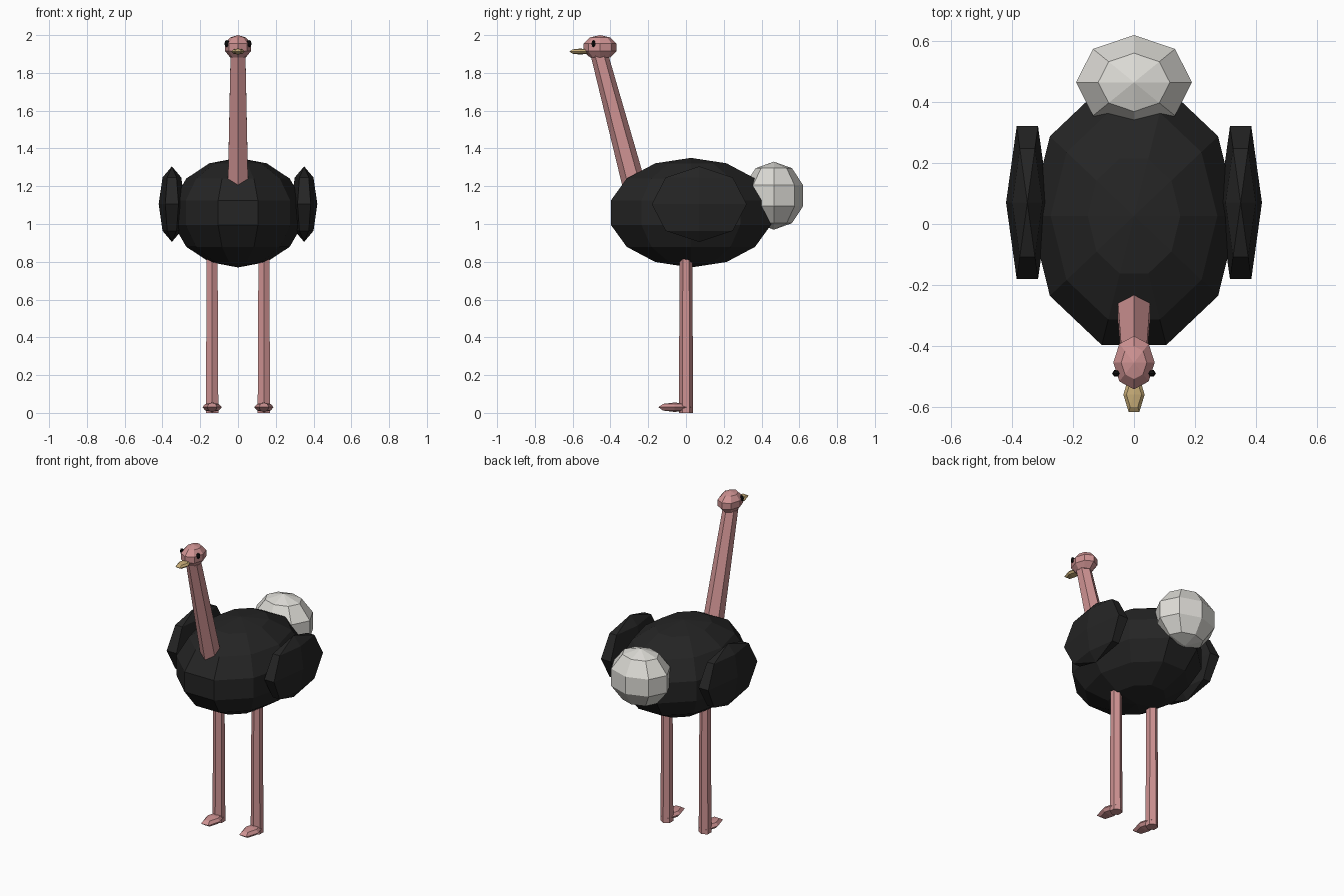
import bpy, math
from mathutils import Vector

if "Cube" in bpy.data.objects:
    bpy.data.objects.remove(bpy.data.objects["Cube"])


def material(name, rgb):
    m = bpy.data.materials.new(name)
    m.diffuse_color = (*rgb, 1)
    m.use_nodes = True
    m.node_tree.nodes["Principled BSDF"].inputs["Base Color"].default_value = m.diffuse_color
    return m


BLACK = material("black feathers", (0.018, 0.018, 0.018))
WHITE = material("pale tail feathers", (0.72, 0.71, 0.67))
PINK = material("pink skin", (0.62, 0.29, 0.29))
HORN = material("tan beak", (0.58, 0.42, 0.19))
EYE = material("eye black", (0.005, 0.005, 0.005))


def finish(name, mat):
    ob = bpy.context.object
    ob.name = name
    ob.data.materials.append(mat)
    return ob


def ellipsoid(name, mat, centre, radii, segments, rings):
    """Low-poly sphere with a vertex column on +x, scaled per axis."""
    bpy.ops.mesh.primitive_uv_sphere_add(segments=segments, ring_count=rings, radius=1)
    ob = finish(name, mat)
    a = max(ob.data.vertices, key=lambda v: (round(math.hypot(v.co.x, v.co.y), 4), v.co.x)).co
    turn = math.atan2(a.y, a.x)
    for v in ob.data.vertices:
        x = v.co.x * math.cos(turn) + v.co.y * math.sin(turn)
        y = v.co.y * math.cos(turn) - v.co.x * math.sin(turn)
        v.co = (x * radii[0], y * radii[1], v.co.z * radii[2])
    ob.location = centre
    return ob


def tube(name, mat, start, end, r1, r2):
    """Tapered six-sided tube with edges facing front and back."""
    start, end = Vector(start), Vector(end)
    d = end - start
    bpy.ops.mesh.primitive_cone_add(vertices=6, radius1=r1, radius2=r2, depth=d.length)
    ob = finish(name, mat)
    ob.location = (start + end) / 2
    ob.rotation_euler = (math.atan2(-d.y, d.z), 0, 0)
    return ob


# Body and tail
ellipsoid("body", BLACK, (0, 0.026, 1.06), (0.35, 0.457, 0.29), 10, 7)
ellipsoid("tail", WHITE, (0, 0.465, 1.15), (0.20, 0.163, 0.18), 8, 5)

# Neck, head and beak
tube("neck", PINK, (0, -0.26, 1.15), (0, -0.465, 1.92), 0.063, 0.045)
ellipsoid("head", PINK, (0, -0.455, 1.935), (0.0715, 0.092, 0.065), 8, 5)
ellipsoid("beak", HORN, (0, -0.56, 1.913), (0.035, 0.066, 0.016), 6, 4)

# Paired parts
for side, s in (("left", 1), ("right", -1)):
    ellipsoid(side + "_wing", BLACK, (s * 0.35, 0.07, 1.105), (0.07, 0.29, 0.20), 6, 4)
    ellipsoid(side + "_eye", EYE, (s * 0.058, -0.49, 1.955), (0.014, 0.012, 0.019), 6, 4)
    tube(side + "_leg", PINK, (s * 0.137, 0, 0), (s * 0.137, 0, 0.90), 0.038, 0.033)
    ellipsoid(side + "_foot", PINK, (s * 0.137, -0.06, 0.03), (0.051, 0.10, 0.025), 6, 4)
